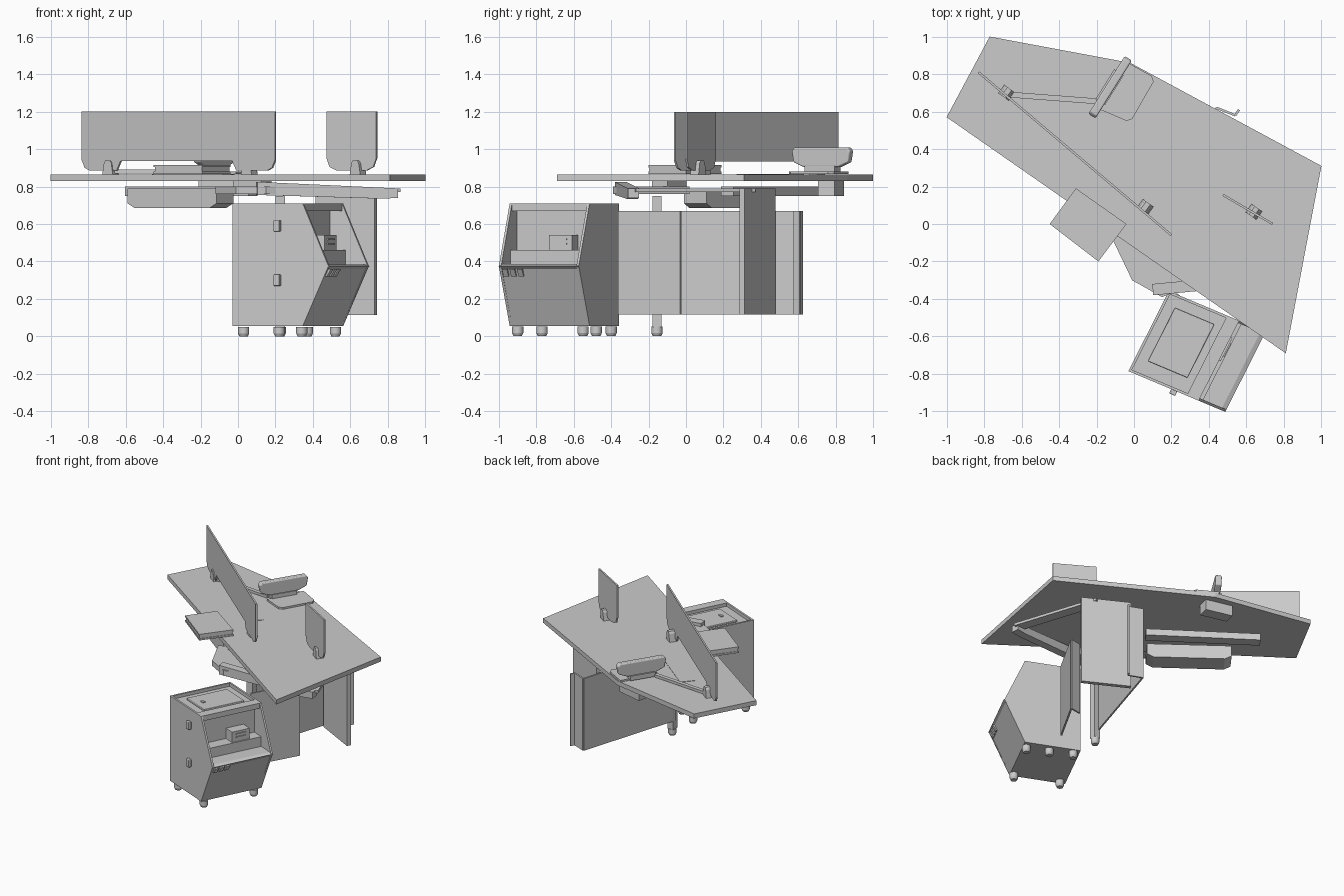
import bpy, bmesh
from mathutils import Vector

cube = bpy.data.objects.get("Cube")
if cube:
    bpy.data.objects.remove(cube)


def extrude(name, pts, vec, bevel=0.0):
    """Solid made by sweeping a flat outline along a vector."""
    bm = bmesh.new()
    face = bm.faces.new([bm.verts.new(p) for p in pts])
    new = bmesh.ops.extrude_face_region(bm, geom=[face])["geom"]
    moved = [v for v in new if isinstance(v, bmesh.types.BMVert)]
    bmesh.ops.translate(bm, verts=moved, vec=vec)
    bmesh.ops.recalc_face_normals(bm, faces=bm.faces)
    mesh = bpy.data.meshes.new(name)
    bm.to_mesh(mesh)
    bm.free()
    obj = bpy.data.objects.new(name, mesh)
    bpy.context.collection.objects.link(obj)
    if bevel:
        mod = obj.modifiers.new("Bevel", "BEVEL")
        mod.width, mod.segments = bevel, 3


def slab(name, pts, z0, z1):
    extrude(name, [(x, y, z0) for x, y in pts], (0, 0, z1 - z0))


def bar(name, p, q, width, z0, z1):
    """Box running from p to q in plan."""
    p, q = Vector(p), Vector(q)
    side = (q - p).normalized().orthogonal() * width / 2
    slab(name, [p - side, q - side, q + side, p + side], z0, z1)


def upright(name, p, q, outline, thick, bevel=0.0):
    """Standing sheet between p and q; outline is (fraction, height)."""
    p, q = Vector(p), Vector(q)
    side = ((q - p).normalized().orthogonal() * thick).to_3d()
    pts = [p.lerp(q, s).to_3d() + Vector((0, 0, z)) - side / 2 for s, z in outline]
    extrude(name, pts, side, bevel)


def caster(name, x, y):
    bpy.ops.mesh.primitive_cylinder_add(vertices=16, radius=0.03, depth=0.034,
                                        location=(x, y, 0.034))
    bpy.context.object.name = name
    bpy.ops.object.shade_smooth_by_angle()
    bpy.ops.mesh.primitive_cone_add(vertices=16, radius1=0.022, radius2=0.03,
                                    depth=0.017, location=(x, y, 0.0085))
    bpy.context.object.name = name + "_foot"
    bpy.ops.object.shade_smooth_by_angle()


# Desktop
slab("desktop", [(-0.77, 1.0), (-1.0, 0.57), (0.81, -0.69), (1.0, 0.31), (-0.02, 0.86)],
     0.83, 0.865)

# Privacy screens and their clamps
upright("long_screen", (-0.83, 0.81), (0.2, -0.06),
        [(0, 1.2), (0, 0.94), (0.015, 0.9), (0.04, 0.885), (0.18, 0.885), (0.2, 0.935),
         (0.78, 0.935), (0.8, 0.885), (0.96, 0.885), (0.985, 0.9), (1, 0.94), (1, 1.2)], 0.012)
upright("short_screen", (0.475, 0.155), (0.74, 0.0),
        [(0, 1.2), (0, 0.95), (0.06, 0.905), (0.2, 0.885), (0.8, 0.885),
         (0.94, 0.905), (1, 0.95), (1, 1.2)], 0.012)
for i, (x, y) in enumerate([(-0.68, 0.70), (0.06, 0.09), (0.64, 0.065)]):
    run = Vector((0.028, -0.02))
    upright(f"screen_clamp_{i}", Vector((x, y)) - run, Vector((x, y)) + run,
            [(0, 0.865), (0.15, 0.925), (0.3, 0.94), (0.7, 0.94), (0.85, 0.925), (1, 0.865)], 0.055)

# Desk display on its base plate, with a linking arm
upright("display_body", (-0.225, 0.575), (-0.03, 0.885),
        [(0, 0.99), (0.03, 0.93), (0.2, 0.905), (0.8, 0.905), (0.97, 0.93), (1, 0.99),
         (0.96, 1.01), (0.04, 1.01)], 0.045, 0.008)
bar("display_neck", (-0.18, 0.65), (-0.08, 0.81), 0.06, 0.875, 0.91)
slab("display_base", [(-0.18, 0.61), (-0.04, 0.55), (-0.01, 0.56), (0.105, 0.76), (0.095, 0.79),
                      (-0.05, 0.87)], 0.866, 0.88)
bar("display_arm", (-0.66, 0.69), (-0.2, 0.655), 0.03, 0.87, 0.89)

# Writing pad and stacked book
slab("desk_pad", [(-0.46, 0.55), (-0.39, 0.63), (-0.02, 0.34), (-0.08, 0.27)], 0.865, 0.868)
book = [(-0.31, 0.19), (-0.45, 0.0), (-0.19, -0.2), (-0.04, 0.0)]
slab("book_bottom_cover", book, 0.868, 0.88)
slab("book_pages", [(-0.247 + (x + 0.247) * 0.97, y * 0.97) for x, y in book], 0.88, 0.903)
slab("book_top_cover", book, 0.903, 0.915)

# Under-desk frame
upright("front_rail", (0.1, -0.35), (0.85, -0.28),
        [(0, 0.755), (0.9, 0.735), (1, 0.74), (1, 0.79), (0, 0.825)], 0.06)
bar("side_rail", (0.83, -0.28), (0.62, 0.36), 0.08, 0.77, 0.79)
slab("frame_wing", [(-0.12, -0.07), (-0.01, -0.3), (0.15, -0.39), (0.3, -0.33), (0.12, 0.02)],
     0.76, 0.8)
bar("cable_channel", (-0.58, 0.68), (0.08, 0.22), 0.08, 0.75, 0.8)
bar("back_mount", (-0.2, 0.8), (0.0, 0.75), 0.09, 0.75, 0.83)
bar("front_mount", (0.0, -0.04), (0.15, -0.14), 0.1, 0.795, 0.83)

# Hanging tray, tapering downwards
upright("hanging_tray", (-0.545, 0.405), (-0.07, 0.05),
        [(0, 0.79), (0, 0.71), (0.08, 0.685), (0.92, 0.685), (1, 0.71), (1, 0.79)], 0.15)

# Leg panel, folded sheet supports and post
bar("leg_panel", (0.42, 0.465), (0.735, 0.3), 0.03, 0.115, 0.79)


def folded_sheet(name, path):
    for i, (p, q) in enumerate(zip(path, path[1:])):
        bar(f"{name}_{i}", p, q, 0.012, 0.115, 0.67)


folded_sheet("modesty_sheet", [(0.56, 0.61), (0.54, 0.58), (0.44, 0.62), (0.2, -0.16)])
folded_sheet("support_sheet", [(0.36, -0.36), (0.545, -0.03), (0.46, -0.045)])
bar("post", (0.2, -0.155), (0.25, -0.155), 0.05, 0.05, 0.75)
caster("post_caster", 0.225, -0.155)

# Pedestal frame: u runs towards its slanted front, v across its width
ORIGIN = Vector((-0.03, -0.785, 0))
U, V = Vector((0.915, -0.385, 0)), Vector((0.45, 0.89, 0))
WIDTH = 0.48


def place(u, v, z):
    return ORIGIN + U * u + V * v + Vector((0, 0, z))


def cabinet_part(name, profile, v0, v1, bevel=0.0):
    """Side profile of (u, height) swept across the cabinet width."""
    extrude(name, [place(u, v0, z) for u, z in profile], V * (v1 - v0), bevel)


def cabinet_box(name, u0, u1, v0, v1, z0, z1, bevel=0.0):
    cabinet_part(name, [(u0, z0), (u1, z0), (u1, z1), (u0, z1)], v0, v1, bevel)


wall = [(0, 0.055), (0.41, 0.055), (0.56, 0.375), (0.41, 0.71), (0, 0.71)]
cabinet_part("cabinet_right_wall", wall, 0, 0.014)
cabinet_part("cabinet_left_wall", wall, WIDTH - 0.014, WIDTH)
cabinet_part("cabinet_body", [(0, 0.055), (0.41, 0.055), (0.55, 0.36), (0.34, 0.37),
                              (0.34, 0.685), (0, 0.685)], 0.014, WIDTH - 0.014)
cabinet_box("cabinet_back_rim", 0, 0.014, 0, WIDTH, 0.685, 0.71)
cabinet_box("cabinet_top_rim", 0.34, 0.41, 0.014, WIDTH - 0.014, 0.67, 0.71)
cabinet_part("cabinet_lip", [(0.42, 0.365), (0.54, 0.355), (0.565, 0.375), (0.54, 0.385), (0.42, 0.385)],
             0, WIDTH)
cabinet_box("cabinet_ledge", 0.34, 0.43, 0.014, WIDTH - 0.014, 0.37, 0.46)
cabinet_box("slot_box", 0.34, 0.42, 0.24, 0.38, 0.46, 0.54)
for z in (0.49, 0.515):
    cabinet_box("slot_bar", 0.42, 0.427, 0.27, 0.35, z, z + 0.008)
cabinet_box("top_tray", 0.07, 0.3, 0.09, 0.41, 0.685, 0.7, 0.004)
cabinet_box("tray_button", 0.17, 0.2, 0.14, 0.16, 0.7, 0.707)

# Hinges on the cabinet side and finger pulls on its lower front
for z in (0.3, 0.59):
    cabinet_box("side_hinge", 0.25, 0.285, -0.025, 0.0, z - 0.03, z + 0.03, 0.005)
for v in (0.02, 0.065, 0.11):
    cabinet_part("finger_pull", [(0.52, 0.32), (0.54, 0.32), (0.565, 0.36), (0.53, 0.36)],
                 v, v + 0.03)

# Cabinet casters
for i, (x, y) in enumerate([(0.03, -0.77), (0.34, -0.9), (0.22, -0.4), (0.37, -0.48), (0.52, -0.55)]):
    caster(f"cabinet_caster_{i}", x, y)
